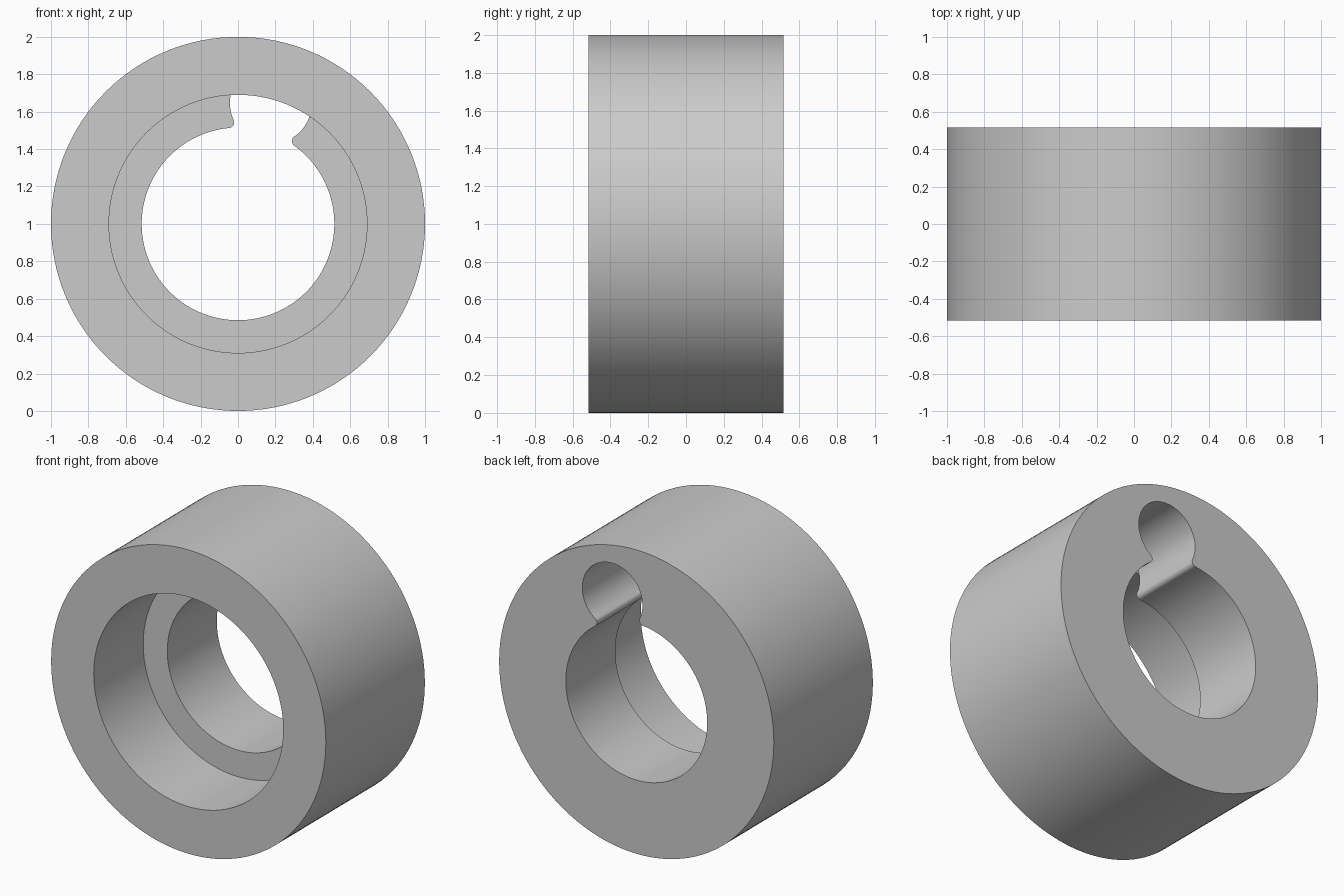
import bpy, bmesh, math
from mathutils import Vector

if "Cube" in bpy.data.objects:
    bpy.data.objects.remove(bpy.data.objects["Cube"], do_unlink=True)

OUTER, COUNTERBORE, BORE = 1.0, 0.69, 0.515
HALF_DEPTH = 0.515
POCKET_OFFSET, POCKET, LIP = 0.67, 0.219, 0.03
TILT = math.radians(15.2)

grey = bpy.data.materials.new("plain grey")
grey.use_nodes = True
colour = (0.6, 0.6, 0.6, 1)
grey.diffuse_color = colour
grey.node_tree.nodes["Principled BSDF"].inputs["Base Color"].default_value = colour


def arc(centre, radius, start, end, steps):
    """Points along an arc, without its end point; angles run from up towards +x."""
    angles = [start + (end - start) * i / steps for i in range(steps)]
    return [centre + radius * Vector((math.sin(a), math.cos(a))) for a in angles]


def prism(name, outline, y0, y1):
    """Solid with an x-z outline, running from y0 to y1."""
    bm = bmesh.new()
    verts = [bm.verts.new((p.x, y0, p.y + OUTER)) for p in outline]
    face = bm.faces.new(verts)
    grown = bmesh.ops.extrude_face_region(bm, geom=[face])["geom"]
    bmesh.ops.translate(bm, vec=(0, y1 - y0, 0),
                        verts=[g for g in grown if isinstance(g, bmesh.types.BMVert)])
    bmesh.ops.recalc_face_normals(bm, faces=bm.faces)
    mesh = bpy.data.meshes.new(name)
    bm.to_mesh(mesh)
    bm.free()
    mesh.materials.append(grey)
    obj = bpy.data.objects.new(name, mesh)
    bpy.context.collection.objects.link(obj)
    return obj


def circle(radius, steps=128):
    return arc(Vector((0, 0)), radius, 0, math.tau, steps)


def keyhole():
    """Bore joined to a round pocket by two rounded lips."""
    reach, gap = BORE + LIP, POCKET + LIP
    lip_angle = math.acos((reach**2 + POCKET_OFFSET**2 - gap**2) / (2 * reach * POCKET_OFFSET))
    a, b = TILT + lip_angle, TILT - lip_angle + math.tau
    origin = Vector((0, 0))
    centre = POCKET_OFFSET * Vector((math.sin(TILT), math.cos(TILT)))
    lips = [reach * Vector((math.sin(t), math.cos(t))) for t in (a, b)]

    def heading(v):
        return math.atan2(v.x, v.y)

    to_a, to_b = heading(lips[0] - centre), heading(lips[1] - centre)
    swing = (to_a - to_b) % math.tau
    turn = (to_a - a) % math.pi
    return (arc(origin, BORE, a, b, 112)
            + arc(lips[1], LIP, b + math.pi, b + turn_back(b, to_b), 10)
            + arc(centre, POCKET, to_b, to_b + swing, 56)
            + arc(lips[0], LIP, to_a + math.pi, to_a + math.pi + turn_back_angle(to_a, a), 10))


def turn_back_angle(start, end):
    """Shortest signed turn between two headings."""
    return (end - start + math.pi) % math.tau - math.pi


def turn_back(start, end):
    return math.pi + turn_back_angle(start, end)


# Outer ring, with the wide recess in front and the keyhole bore behind
ring = prism("ring_body", circle(OUTER), -HALF_DEPTH, HALF_DEPTH)
cutters = [prism("front_recess_cutter", circle(COUNTERBORE), -0.7, 0),
           prism("keyhole_bore_cutter", keyhole(), 0, 0.7)]
bpy.context.view_layer.objects.active = ring
ring.select_set(True)
for cutter in cutters:
    cutter.hide_render = True
    cut = ring.modifiers.new(cutter.name, "BOOLEAN")
    cut.operation, cut.solver, cut.object = "DIFFERENCE", "EXACT", cutter
    bpy.ops.object.modifier_apply(modifier=cut.name)
    bpy.data.objects.remove(cutter, do_unlink=True)

bpy.ops.object.shade_smooth_by_angle(angle=math.radians(30))
